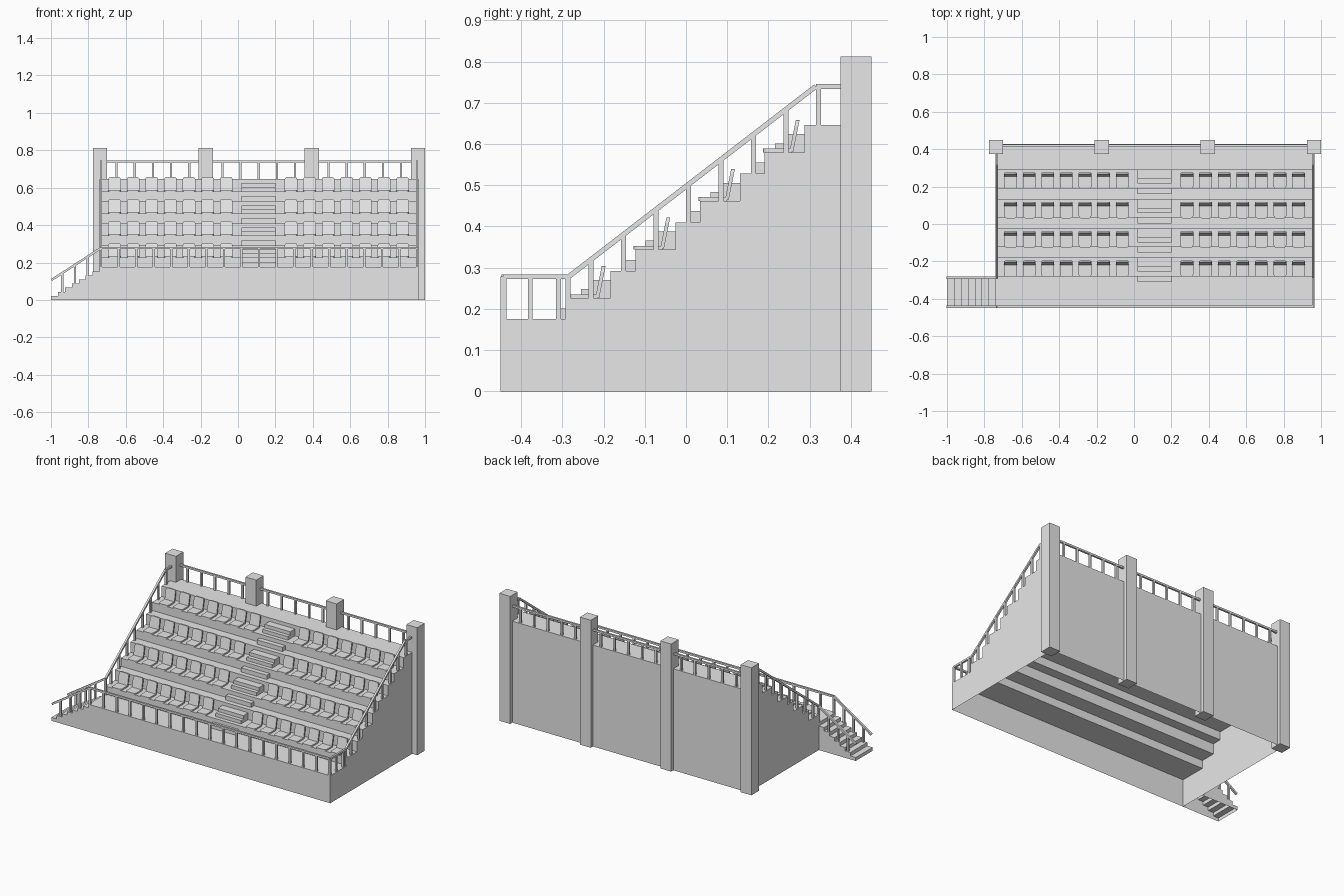
import bpy, bmesh
from mathutils import Vector, Matrix

if "Cube" in bpy.data.objects:
    bpy.data.objects.remove(bpy.data.objects["Cube"], do_unlink=True)

grey = bpy.data.materials.new("light_grey")
grey.use_nodes = True
grey.diffuse_color = (0.8, 0.8, 0.8, 1)
grey.node_tree.nodes["Principled BSDF"].inputs["Base Color"].default_value = (0.8, 0.8, 0.8, 1)


def finish(name, bm):
    mesh = bpy.data.meshes.new(name)
    bm.to_mesh(mesh)
    bm.free()
    mesh.materials.append(grey)
    obj = bpy.data.objects.new(name, mesh)
    bpy.context.collection.objects.link(obj)
    return obj


def box(bm, lo, hi):
    lo, hi = Vector(lo), Vector(hi)
    m = Matrix.Translation((lo + hi) / 2) @ Matrix.Diagonal((hi - lo).to_4d())
    return bmesh.ops.create_cube(bm, size=1, matrix=m)["verts"]


def beam(bm, a, b, size=0.012):
    """Square bar from a to b."""
    a, b = Vector(a), Vector(b)
    d = b - a
    m = (Matrix.Translation((a + b) / 2) @ d.to_track_quat("Z", "Y").to_matrix().to_4x4()
         @ Matrix.Diagonal((size, size, d.length, 1)))
    bmesh.ops.create_cube(bm, size=1, matrix=m)


def rail(bm, path):
    for a, b in zip(path, path[1:]):
        beam(bm, a, b)


def shell(name, near, far):
    """Hollow prism between two matching outlines, open at the bottom."""
    bm = bmesh.new()
    p = [bm.verts.new(v) for v in near]
    q = [bm.verts.new(v) for v in far]
    bm.faces.new(p)
    bm.faces.new(q)
    for i in range(len(p) - 1):
        bm.faces.new((p[i], p[i + 1], q[i + 1], q[i]))
    bmesh.ops.recalc_face_normals(bm, faces=bm.faces)
    return finish(name, bm)


LEFT, RIGHT, FRONT, BACK = -0.74, 0.965, -0.45, 0.428
DECK = 0.175
ROWS = [(-0.28 + 0.157 * i, 0.226 + 0.118 * i) for i in range(4)]

# Stepped stand: each row has a seat tread and a higher walkway tread
treads = [(FRONT, DECK)]
for y, z in ROWS:
    treads += [(y, z), (y + 0.097, z + 0.066)]
outline = [(FRONT, 0)]
for i, (y, z) in enumerate(treads):
    end = treads[i + 1][0] if i + 1 < len(treads) else BACK
    outline += [(y, z), (end, z)]
outline.append((BACK, 0))
shell("terraced_stand", [(LEFT, y, z) for y, z in outline], [(RIGHT, y, z) for y, z in outline])


def floor_at(y):
    return max(z for start, z in treads if start <= y + 0.001)


# Entrance stairs at the side
run, rise = (LEFT + 1) / 7, DECK / 8
steps = [(-1, 0)]
for i in range(7):
    steps += [(-1 + run * i, rise * (i + 1)), (-1 + run * (i + 1), rise * (i + 1))]
steps.append((LEFT, 0))
shell("entrance_stairs", [(x, FRONT, z) for x, z in steps], [(x, -0.28, z) for x, z in steps])

# Aisle steps
bm = bmesh.new()
for y, z in ROWS:
    box(bm, (0.02, y - 0.03, z - 0.052), (0.2, y, z - 0.025))
    box(bm, (0.02, y + 0.025, z), (0.2, y + 0.097, z + 0.022))
    box(bm, (0.02, y + 0.049, z), (0.2, y + 0.097, z + 0.044))
finish("aisle_steps", bm)

# Back pillars
bm = bmesh.new()
pillars = [-0.738, -0.172, 0.394, 0.962]
for x in pillars:
    box(bm, (x - 0.038, 0.375, 0), (x + 0.038, 0.45, 0.812))
finish("back_pillars", bm)

# Back railing
bm = bmesh.new()
beam(bm, (pillars[0], 0.42, 0.74), (pillars[-1], 0.42, 0.74))
for a, b in zip(pillars, pillars[1:]):
    for i in range(5):
        x = (a + b) / 2 + (i - 2) * 0.097
        beam(bm, (x, 0.42, 0.645), (x, 0.42, 0.738))
finish("back_railing", bm)


# Sloping side railings
def slope_z(y):
    return 0.278 + max(0, min(y, 0.315) + 0.285) * 0.77


for name, x, start in (("right_railing", LEFT + 0.008, -0.285), ("left_railing", RIGHT - 0.008, -0.444)):
    bm = bmesh.new()
    rail(bm, [(x, y, slope_z(y)) for y in (start, -0.285, 0.315, 0.385) if y > start or y == start][-4 if start < -0.3 else -3:])
    posts = [-0.231 + 0.079 * i for i in range(8)] + [-0.286]
    if start < -0.3:
        posts += [-0.444, -0.378, -0.31]
    for y in posts:
        beam(bm, (x, y, floor_at(y)), (x, y, slope_z(y)))
    finish(name, bm)

# Front railing along the deck
bm = bmesh.new()
x0, x1 = LEFT + 0.008, RIGHT - 0.008
beam(bm, (x0, -0.442, 0.278), (x1, -0.442, 0.278))
for i in range(19):
    x = x0 + (x1 - x0) * i / 18
    beam(bm, (x, -0.442, DECK), (x, -0.442, 0.278))
finish("front_railing", bm)

# Stair handrails
bm = bmesh.new()
for y in (-0.442, -0.287):
    beam(bm, (-0.998, y, 0.106), (x0, y, 0.278))
    for x in (-0.94, -0.872, -0.805):
        beam(bm, (x, y, rise * (int((x + 1) / run) + 1)), (x, y, 0.106 + (x + 0.998) * 0.646))
finish("stair_handrails", bm)


# Seats: rounded pan and leaning back plate, repeated along each row
def rounded(bm, verts, picks, axis):
    edges = {e for v in verts for e in v.link_edges
             if all(picks(w.co) for w in e.verts) and abs((e.verts[0].co - e.verts[1].co)[axis]) > 0.005}
    bmesh.ops.bevel(bm, geom=list(edges), offset=0.014, segments=3, affect="EDGES", profile=0.5)


bm = bmesh.new()
pan = box(bm, (-0.034, -0.004, 0), (0.034, 0.066, 0.009))
rounded(bm, pan, lambda c: c.y < 0, 2)
old = set(bm.verts)
plate = box(bm, (-0.034, 0.06, 0.002), (0.034, 0.069, 0.078))
rounded(bm, plate, lambda c: c.z > 0.07, 1)
for v in bm.verts:
    if v not in old:
        v.co.y += v.co.z * 0.2
seat = finish("seat_row", bm)
seat_mesh = seat.data
bpy.data.objects.remove(seat)
for r, (y, z) in enumerate(ROWS):
    for side, x in (("right", -0.66), ("left", 0.283)):
        obj = bpy.data.objects.new(f"{side}_seat_row_{r + 1}", seat_mesh)
        bpy.context.collection.objects.link(obj)
        obj.location = (x, y, z)
        array = obj.modifiers.new("repeat", "ARRAY")
        array.count = 7
        array.use_relative_offset = False
        array.use_constant_offset = True
        array.constant_offset_displace = (0.0995, 0, 0)
